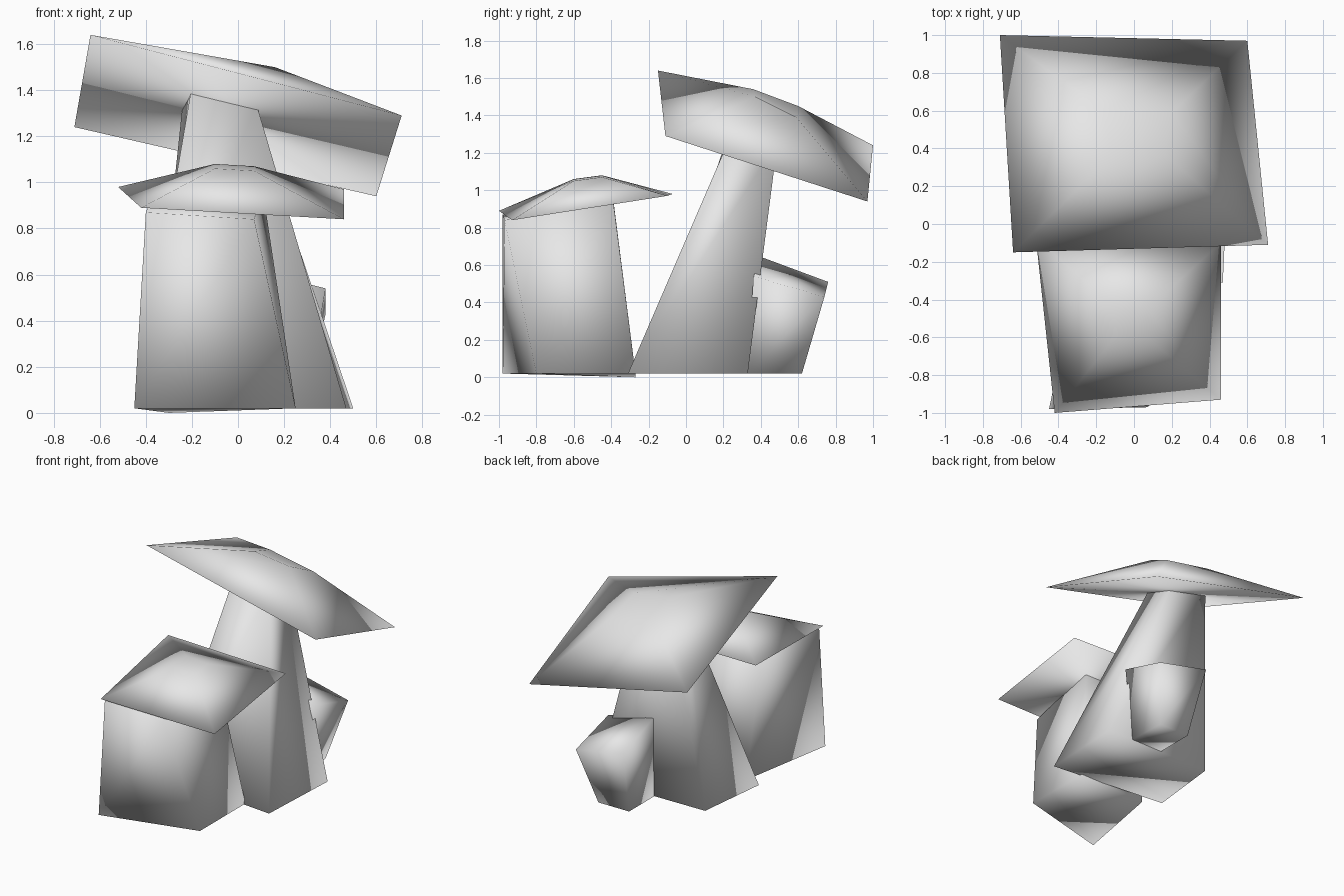
import bpy
import bmesh

default_cube = bpy.data.objects.get("Cube")
if default_cube:
    bpy.data.objects.remove(default_cube, do_unlink=True)

# One plain material for everything
grey = bpy.data.materials.new("light_grey")
grey.use_nodes = True
grey.diffuse_color = (.8, .8, .8, 1)
shader = next(n for n in grey.node_tree.nodes if n.type == "BSDF_PRINCIPLED")
shader.inputs["Base Color"].default_value = grey.diffuse_color


def make_block(name, lower_ring, upper_ring):
    """Six-sided smooth block lofted between two four-cornered rings.

    Corners run front left, front right, back right, back left on screen.
    """
    bm = bmesh.new()
    lower = [bm.verts.new(corner) for corner in lower_ring]
    upper = [bm.verts.new(corner) for corner in upper_ring]
    bm.faces.new(lower[::-1])
    bm.faces.new(upper)
    for i in range(len(lower)):
        j = (i + 1) % len(lower)
        bm.faces.new((lower[i], lower[j], upper[j], upper[i]))
    bmesh.ops.recalc_face_normals(bm, faces=bm.faces)
    for face in bm.faces:
        face.smooth = True
    mesh = bpy.data.meshes.new(name)
    bm.to_mesh(mesh)
    bm.free()
    mesh.materials.append(grey)
    part = bpy.data.objects.new(name, mesh)
    bpy.context.scene.collection.objects.link(part)
    return part


# Tall leaning mushroom: wide tilted cap on a tapered stem
make_block(
    "tall_cap",
    lower_ring=[(-.64, -.15, 1.64), (.71, -.11, 1.29),
                (.6, .97, .94), (-.71, 1, 1.24)],
    upper_ring=[(-.12, .36, 1.54), (.16, .37, 1.5),
                (.2, .59, 1.39), (-.16, .6, 1.45)],
)
make_block(
    "tall_stem",
    lower_ring=[(-.44, -.22, .02), (.47, -.31, .02),
                (.5, .33, .02), (-.38, .32, .02)],
    upper_ring=[(-.2, .27, 1.42), (.08, .26, 1.34),
                (.08, .49, 1.26), (-.24, .49, 1.34)],
)

# Short mushroom in front: flatter cap on a thick stem
make_block(
    "short_cap",
    lower_ring=[(-.42, -1, .89), (.46, -.93, .84),
                (.46, -.1, .97), (-.52, -.07, .98)],
    upper_ring=[(-.1, -.6, 1.06), (.07, -.6, 1.05),
                (.07, -.45, 1.07), (-.1, -.45, 1.08)],
)
make_block(
    "short_stem",
    lower_ring=[(-.45, -.98, .02), (.25, -.8, .02),
                (.25, -.27, .02), (-.3, -.27, 0)],
    upper_ring=[(-.4, -.98, .87), (.07, -.97, .84),
                (.11, -.39, .95), (-.36, -.39, .96)],
)

# Young bud at the back: a capless block that widens upwards
make_block(
    "young_bud",
    lower_ring=[(.03, .33, .02), (.29, .33, .02),
                (.28, .62, .02), (.03, .62, .02)],
    upper_ring=[(-.02, .41, .64), (.38, .36, .54),
                (.38, .74, .43), (-.02, .76, .51)],
)
